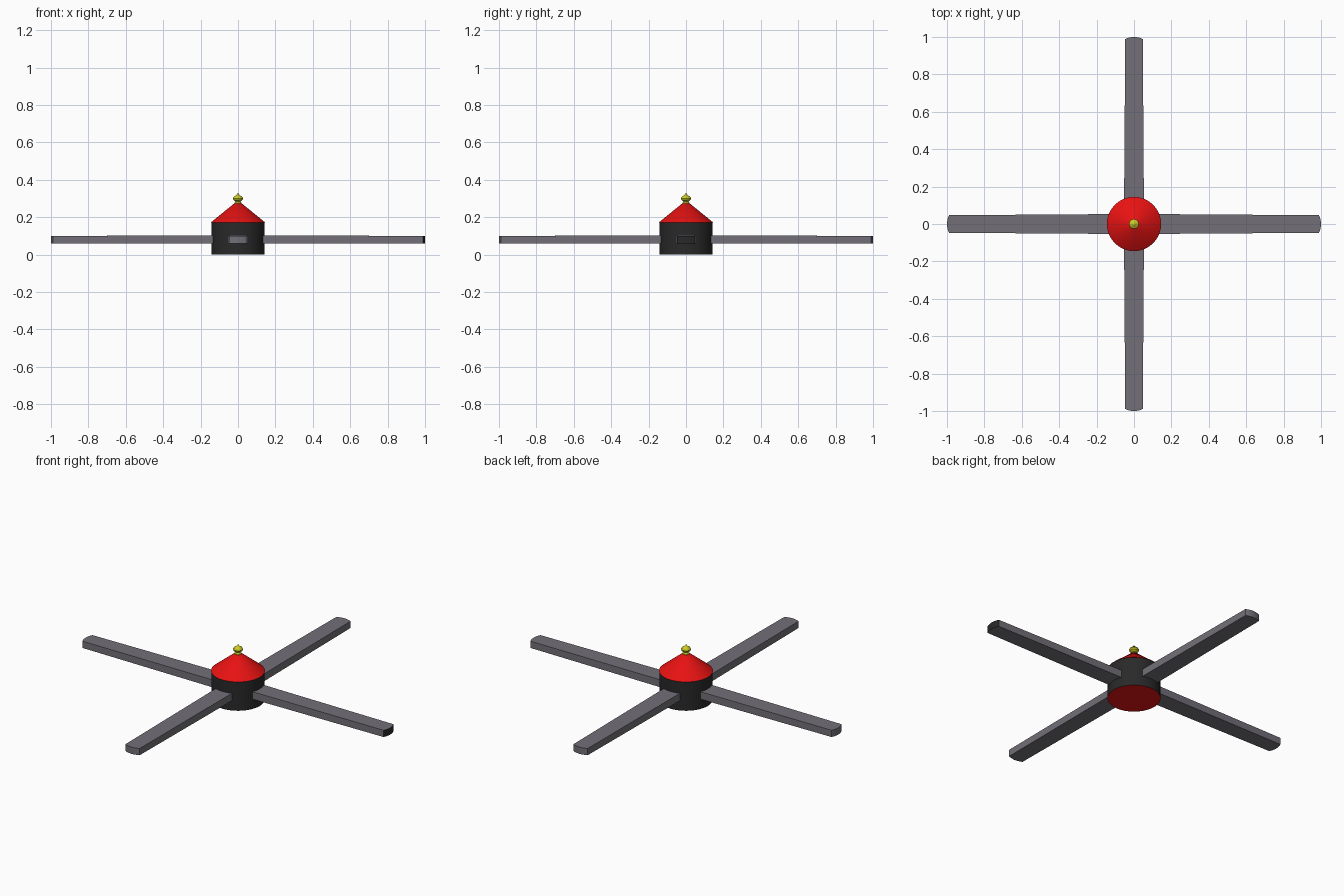
import bpy
import bmesh
import math

old = bpy.data.objects.get("Cube")
if old:
    bpy.data.objects.remove(old, do_unlink=True)


def material(name, colour):
    mat = bpy.data.materials.new(name)
    mat.use_nodes = True
    mat.diffuse_color = (*colour, 1)
    mat.node_tree.nodes["Principled BSDF"].inputs["Base Color"].default_value = (*colour, 1)
    return mat


red = material("red", (0.8, 0.006, 0.006))
black = material("black", (0.022, 0.022, 0.022))
grey = material("grey", (0.17, 0.16, 0.185))
yellow = material("yellow", (0.6, 0.6, 0.02))


def finish(name, bm, mats, smooth=False):
    bmesh.ops.recalc_face_normals(bm, faces=bm.faces[:])
    mesh = bpy.data.meshes.new(name)
    bm.to_mesh(mesh)
    bm.free()
    for mat in mats:
        mesh.materials.append(mat)
    obj = bpy.data.objects.new(name, mesh)
    bpy.context.collection.objects.link(obj)
    if smooth:
        bpy.ops.object.select_all(action="DESELECT")
        obj.select_set(True)
        bpy.context.view_layer.objects.active = obj
        bpy.ops.object.shade_smooth_by_angle(angle=math.radians(30))
    return obj


def lathe(name, profile, sides, mats, smooth=True):
    """Revolve (radius, height) points around z; pole points close the ends."""
    bm = bmesh.new()
    verts = [bm.verts.new((r, 0, z)) for r, z in profile]
    edges = [bm.edges.new(pair) for pair in zip(verts, verts[1:])]
    bmesh.ops.spin(bm, geom=verts + edges, cent=(0, 0, 0), axis=(0, 0, 1),
                   angle=math.tau, steps=sides, use_duplicate=False)
    bmesh.ops.remove_doubles(bm, verts=bm.verts[:], dist=0.0005)
    return finish(name, bm, mats, smooth)


# Hub drum, with a red underside
drum = lathe("hub_drum", [(0, 0), (0.143, 0), (0.143, 0.172), (0, 0.172)], 40, [black, red])
for face in drum.data.polygons:
    if face.normal.z < -0.9:
        face.material_index = 1

# Conical roof
lathe("hub_cone", [(0, 0.172), (0.145, 0.172), (0.022, 0.272), (0, 0.276)], 40, [red])

# Finial: collar, ball and pointed tip
lathe("finial", [(0, 0.268), (0.019, 0.270), (0.019, 0.277), (0.012, 0.283),
                 (0.025, 0.293), (0.027, 0.301), (0.022, 0.310), (0.010, 0.316),
                 (0, 0.330)], 12, [yellow])


# Four tapered blades with gently curved ends
def blade(name, angle, end_index):
    bm = bmesh.new()
    steps = 6
    outline = [(0.12, 0.053, 0.022), (0.12, -0.053, 0.022)]
    for i in range(steps + 1):
        t = 2 * i / steps - 1
        outline.append((1 - 0.011 * t * t, 0.047 * t, 0.02))
    low = [bm.verts.new((x, y, 0.08 - h)) for x, y, h in outline]
    high = [bm.verts.new((x, y, 0.08 + h)) for x, y, h in outline]
    bm.faces.new(low)
    bm.faces.new(high)
    for i in range(len(low)):
        j = (i + 1) % len(low)
        bm.faces.new((low[i], low[j], high[j], high[i]))
    bmesh.ops.recalc_face_normals(bm, faces=bm.faces[:])
    for face in bm.faces:
        if face.normal.x > 0.7:
            face.material_index = end_index
    obj = finish(name, bm, [grey, black], True)
    obj.rotation_euler.z = angle


for k, side in enumerate(("left", "back", "right", "front")):
    blade(side + "_blade", k * math.pi / 2, 1 if side == "left" else 0)
